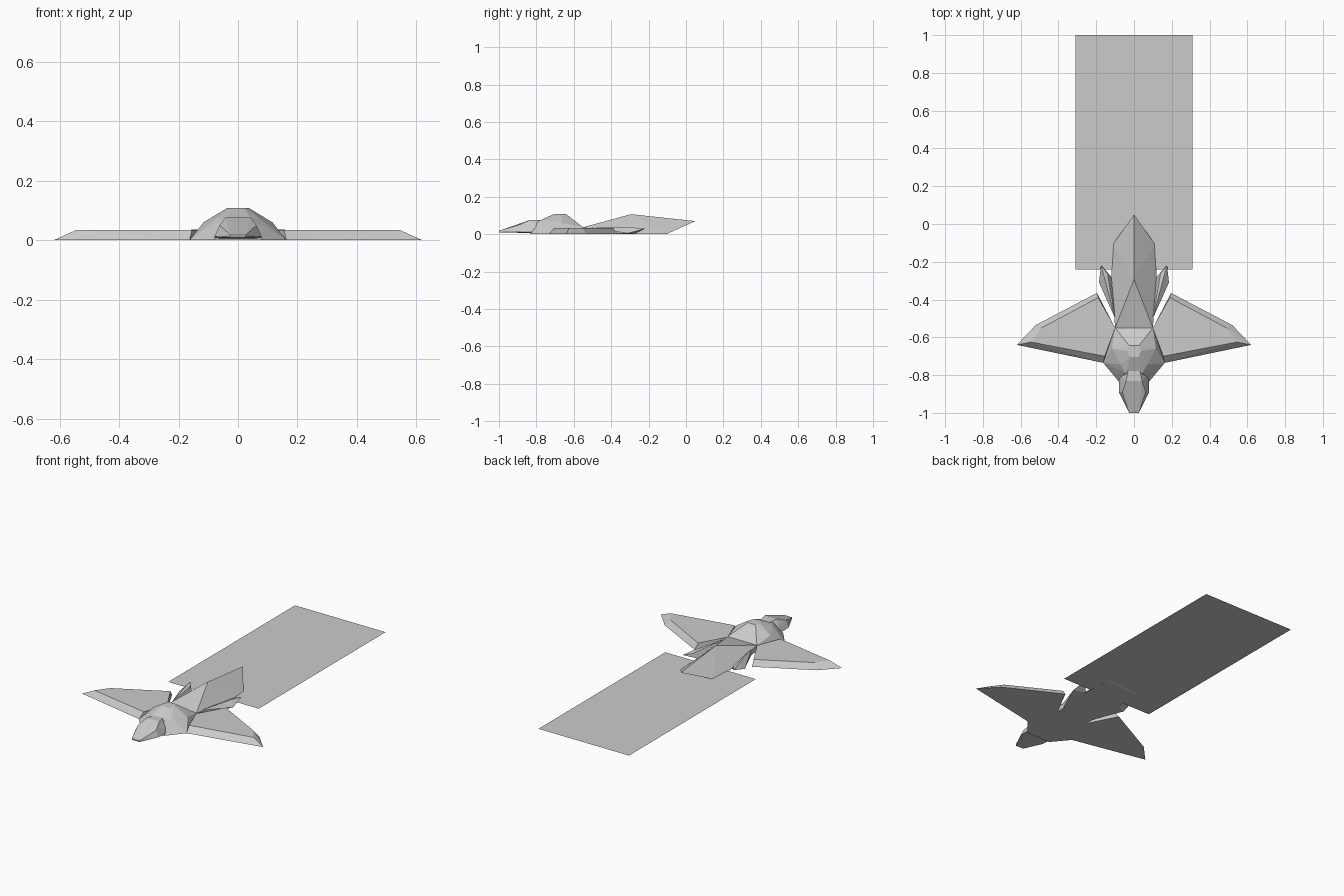
import bpy, bmesh
from math import radians

if "Cube" in bpy.data.objects:
    bpy.data.objects.remove(bpy.data.objects["Cube"])


def hull(name, points, both=False):
    """Faceted solid wrapped around points; both=True adds the x-mirrored points."""
    bm = bmesh.new()
    pts = list(points)
    if both:
        pts += [(-x, y, z) for x, y, z in points if x]
    for p in pts:
        bm.verts.new(p)
    bmesh.ops.convex_hull(bm, input=bm.verts[:])
    loose = [v for v in bm.verts if not v.link_faces]
    bmesh.ops.delete(bm, geom=loose, context='VERTS')
    bmesh.ops.dissolve_limit(bm, angle_limit=radians(2), verts=bm.verts[:], edges=bm.edges[:])
    bmesh.ops.recalc_face_normals(bm, faces=bm.faces[:])
    mesh = bpy.data.meshes.new(name)
    bm.to_mesh(mesh)
    bm.free()
    obj = bpy.data.objects.new(name, mesh)
    bpy.context.collection.objects.link(obj)
    return obj


def pair(name, points):
    """Right and left copies of one part."""
    hull("right_" + name, points)
    hull("left_" + name, [(-x, y, z) for x, y, z in points])


# Domed body
hull("body", [(.10, -.55, 0), (.10, -.55, .037), (.163, -.735, 0), (.08, -.835, 0),
              (.116, -.66, .06), (.07, -.745, .075), (.045, -.79, .07),
              (.027, -.642, .108), (.037, -.672, .108), (.022, -.705, .108)], True)

# Head with tapering beak
hull("head", [(.03, -.77, .075), (.042, -.832, .077), (.065, -.80, .04),
              (.08, -.835, .012), (.08, -.89, .012), (.062, -.89, .05),
              (.026, -1, .018), (.026, -1, .01), (.075, -.78, .005)], True)

# Ridged tail with raised tip
hull("tail", [(.10, -.55, 0), (.10, -.55, .037), (.12, -.27, 0), (.11, -.105, 0),
              (0, -.294, .107), (0, .05, .07)], True)

# Wings with bevelled edges
pair("wing", [(.163, -.735, 0), (.62, -.64, 0), (.52, -.535, 0), (.196, -.365, 0),
              (.10, -.55, 0), (.155, -.70, .034), (.545, -.625, .034),
              (.49, -.55, .034), (.19, -.39, .034), (.10, -.55, .034)])

# Tucked feet beside the tail
pair("foot", [(.10, -.50, 0), (.10, -.50, .035), (.155, -.29, .036), (.175, -.217, .03),
              (.185, -.31, .005), (.15, -.36, 0), (.12, -.28, 0), (.14, -.265, .03)])

# Flat trailing sheet
bpy.ops.mesh.primitive_plane_add(size=1, location=(0, .38, .002))
sheet = bpy.context.object
sheet.name = "trailing_sheet"
sheet.scale = (.62, 1.24, 1)
